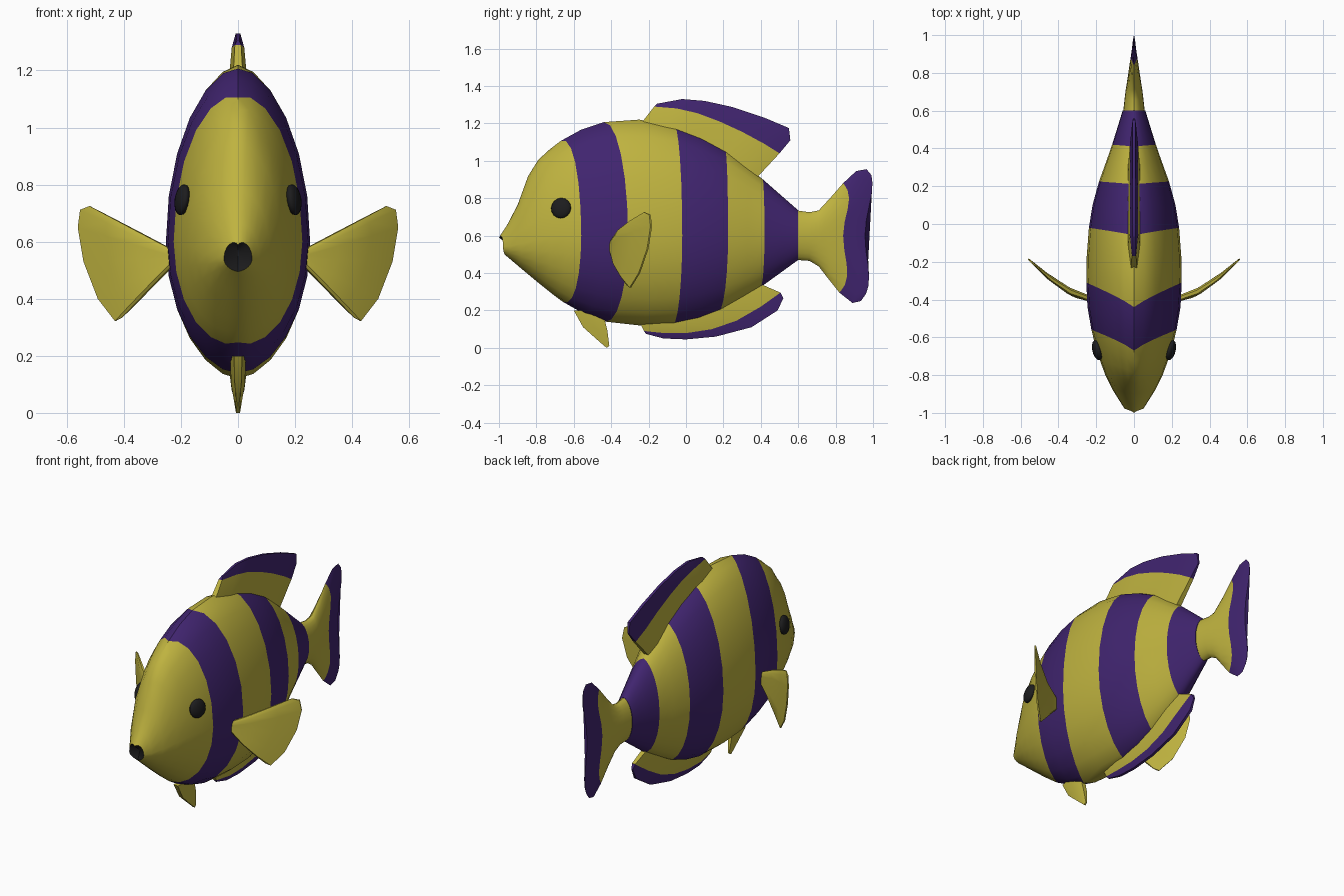
import bpy, bmesh, math
from mathutils import Vector

if "Cube" in bpy.data.objects:
    bpy.data.objects.remove(bpy.data.objects["Cube"])


def material(name, rgb):
    m = bpy.data.materials.new(name)
    m.diffuse_color = (*rgb, 1)
    m.use_nodes = True
    m.node_tree.nodes["Principled BSDF"].inputs["Base Color"].default_value = m.diffuse_color
    return m


MATS = [material("yellow", (0.52, 0.45, 0.05)),
        material("purple", (0.052, 0.018, 0.16)),
        material("black", (0.012, 0.012, 0.013))]
YELLOW, PURPLE, BLACK = 0, 1, 2
N = 24  # points around each cross-section


def finish(name, bm, angle=35):
    bmesh.ops.recalc_face_normals(bm, faces=bm.faces)
    me = bpy.data.meshes.new(name)
    bm.to_mesh(me)
    bm.free()
    for m in MATS:
        me.materials.append(m)
    me.shade_smooth()
    me.set_sharp_from_angle(angle=math.radians(angle))
    ob = bpy.data.objects.new(name, me)
    bpy.context.collection.objects.link(ob)
    return ob


def face(bm, verts, mat):
    bm.faces.new(verts).material_index = mat


def loft(bm, rings, colours):
    """Skin between rings, one colour per band."""
    vs = [[bm.verts.new(p) for p in r] for r in rings]
    for a, b, col in zip(vs, vs[1:], colours):
        for i in range(N):
            j = (i + 1) % N
            face(bm, (a[i], a[j], b[j], b[i]), col)
    return vs


def lens(c):
    return math.copysign(abs(c) ** 1.15, c)


# ---- body: profile rows of y, top z, bottom z, half width, widest z
PROFILE = [(-1.0, .59, .51, .035, .54), (-.965, .64, .495, .058, .54),
           (-.9, .765, .44, .10, .55), (-.84, .93, .39, .135, .57),
           (-.78, 1.02, .34, .16, .58), (-.68, 1.10, .26, .195, .60),
           (-.58, 1.16, .195, .222, .60), (-.43, 1.21, .14, .248, .60),
           (-.25, 1.22, .12, .255, .60), (-.05, 1.18, .125, .243, .60),
           (.08, 1.13, .155, .225, .60), (.22, 1.055, .21, .187, .60),
           (.4, .91, .325, .122, .60), (.6, .735, .47, .06, .60)]


def section(y):
    y = min(max(y, -1), .6)
    for a, b in zip(PROFILE, PROFILE[1:]):
        if y <= b[0]:
            f = (y - a[0]) / (b[0] - a[0])
            return [p + (q - p) * f for p, q in zip(a[1:], b[1:])]


def body_ring(mid, top, bottom):
    pts = []
    for i in range(N):
        t = 2 * math.pi * i / N
        c, s = math.cos(t), math.sin(t)
        y = mid + ((top if s > 0 else bottom) - mid) * (1 - abs(c))
        zt, zb, w, zc = section(y)
        pts.append((w * lens(c), y, zc + s * ((zt - zc) if s > 0 else (zc - zb))))
    return pts


# ring position at the flank, the back and the belly, then colour behind it
STATIONS = [(-.978, -1.0, -.965, YELLOW), (-.94, -.955, -.93, YELLOW),
            (-.88, -.90, -.89, YELLOW), (-.80, -.845, -.84, YELLOW),
            (-.72, -.79, -.78, YELLOW), (-.64, -.73, -.72, YELLOW),
            (-.56, -.67, -.66, PURPLE), (-.44, -.56, -.55, PURPLE),
            (-.31, -.44, -.43, YELLOW), (-.17, -.25, -.25, YELLOW),
            (-.02, -.06, -.07, PURPLE), (.10, .08, .06, PURPLE),
            (.225, .21, .175, YELLOW), (.33, .32, .30, YELLOW),
            (.42, .41, .40, PURPLE), (.51, .51, .50, PURPLE), (.6, .6, .6, PURPLE)]
bm = bmesh.new()
vs = loft(bm, [body_ring(*s[:3]) for s in STATIONS], [s[3] for s in STATIONS])
face(bm, vs[-1], PURPLE)
throat = bm.verts.new((0, -.945, .545))  # dark recessed mouth
for i in range(N):
    face(bm, (vs[0][i], vs[0][(i + 1) % N], throat), BLACK)
finish("body", bm)


# ---- tail: y centre, y upper, y lower, bulge, top z, bottom z, half width
TAIL = [(.59, .59, .59, 0, .735, .47, .058), (.66, .66, .66, 0, .725, .465, .05),
        (.71, .71, .71, 0, .735, .435, .044), (.76, .77, .76, .01, .80, .37, .036),
        (.84, .84, .82, .032, .88, .295, .024), (.90, .91, .89, .025, .945, .24, .014),
        (.935, .965, .935, .02, .955, .25, .009), (.957, .99, .96, .02, .925, .285, .003)]


def tail_ring(mid, up, low, bulge, zt, zb, w):
    pts = []
    for i in range(N):
        t = 2 * math.pi * i / N
        c, s = math.cos(t), math.sin(t)
        q = s * s
        y = mid + ((up if s > 0 else low) - mid) * q + bulge * 4 * q * (1 - q)
        pts.append((w * lens(c), y, .6 + s * ((zt - .6) if s > 0 else (.6 - zb))))
    return pts


bm = bmesh.new()
vs = loft(bm, [tail_ring(*r) for r in TAIL], [YELLOW] * 4 + [PURPLE] * 3)
face(bm, vs[0], YELLOW)
face(bm, vs[-1], PURPLE)
finish("tail_fin", bm)


# ---- fins: rows of points from root to rim, given thickness on both sides
def fin(name, rows, thick, colours, place):
    bm = bmesh.new()
    last = len(rows[0]) - 1
    sides = []
    for sign in (1, -1):
        sides.append([[bm.verts.new(place(u, v, sign * t * (.5 if k in (0, last) else 1)))
                       for k, (u, v) in enumerate(row)] for row, t in zip(rows, thick)])
    a, b = sides
    for r, col in enumerate(colours):
        for g in sides:
            for k in range(last):
                face(bm, (g[r][k], g[r][k + 1], g[r + 1][k + 1], g[r + 1][k]), col)
        for k in (0, last):
            face(bm, (a[r][k], a[r + 1][k], b[r + 1][k], b[r][k]), col)
    for r, col in ((0, colours[0]), (-1, colours[-1])):
        for k in range(last):
            face(bm, (a[r][k], a[r][k + 1], b[r][k + 1], b[r][k]), col)
    return finish(name, bm)


def upright(u, v, t):
    return (t, u, v)


fin("dorsal_fin",
    [[(-.24, 1.2), (-.12, 1.17), (0, 1.13), (.1, 1.08), (.2, 1.02), (.3, .95), (.37, .9)],
     [(-.17, 1.29), (-.05, 1.28), (.06, 1.255), (.18, 1.21), (.3, 1.155), (.42, 1.09), (.5, 1.04)],
     [(-.155, 1.305), (-.02, 1.33), (.1, 1.32), (.25, 1.287), (.42, 1.23), (.55, 1.175), (.558, 1.11)]],
    (.032, .022, .008), (YELLOW, PURPLE), upright)

fin("anal_fin",
    [[(-.25, .14), (-.12, .14), (0, .15), (.1, .18), (.2, .225), (.3, .28), (.39, .345)],
     [(-.225, .09), (-.11, .078), (.01, .08), (.14, .10), (.27, .145), (.4, .22), (.505, .295)],
     [(-.215, .075), (-.12, .05), (0, .045), (.16, .06), (.35, .11), (.49, .2), (.52, .265)]],
    (.03, .022, .008), (YELLOW, PURPLE), upright)

fin("pelvic_fin",
    [[(-.6, .2), (-.52, .2), (-.44, .17)],
     [(-.55, .11), (-.48, .1), (-.42, .09)],
     [(-.46, .03), (-.425, 0), (-.41, .01)]],
    (.028, .024, .007), (YELLOW, YELLOW), upright)

# curved side fins, sweeping outward and back
root = [(.235, .575 - .011 * k) for k in range(7)]
rim = [(.52, .725), (.552, .712), (.56, .65), (.54, .53), (.49, .40), (.43, .322), (.405, .335)]


def between(f):
    return [(a[0] + (b[0] - a[0]) * f, a[1] + (b[1] - a[1]) * f) for a, b in zip(root, rim)]


for name, side in (("right_pectoral_fin", 1), ("left_pectoral_fin", -1)):
    fin(name, [root, between(.35), between(.7), rim], (.014, .016, .012, .004), (YELLOW,) * 3,
        lambda u, v, t: (side * (u - t * .4),
                         -.395 + .2 * (max(u - .235, 0) / .315) ** 1.5 + t, v))

# ---- eyes: flattened balls turned to follow the cheeks
for name, side in (("right_eye", 1), ("left_eye", -1)):
    bm = bmesh.new()
    bmesh.ops.create_uvsphere(bm, u_segments=14, v_segments=8, radius=.055)
    for f in bm.faces:
        f.material_index = BLACK
    eye = finish(name, bm)
    eye.scale = (.45, 1, 1)
    eye.location = Vector((side * .195, -.668, .747))
    eye.rotation_euler = (0, -side * .15, -side * .25)
